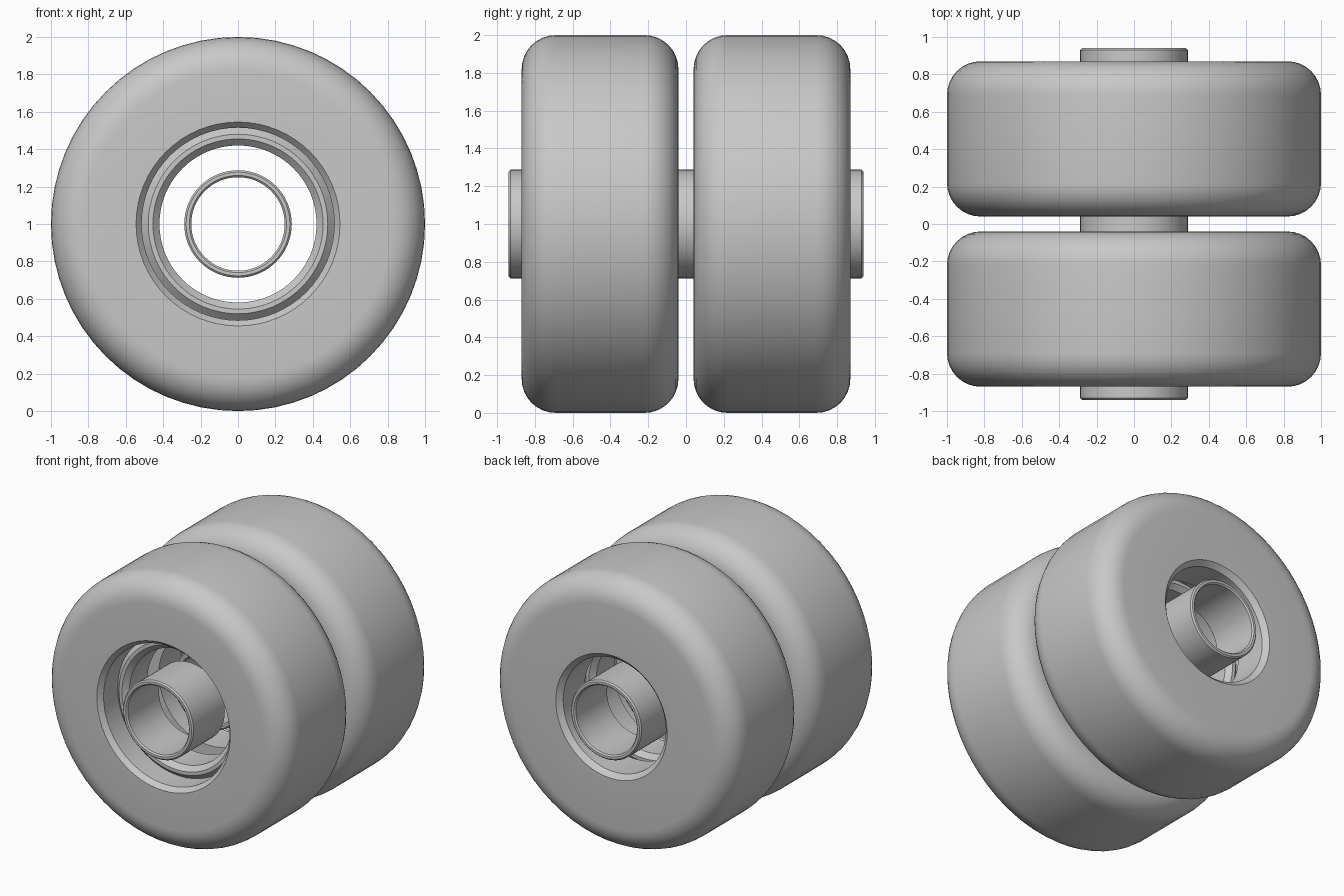
import bpy, bmesh, math
from mathutils import Matrix, Vector

if "Cube" in bpy.data.objects:
    bpy.data.objects.remove(bpy.data.objects["Cube"], do_unlink=True)

SEGMENTS = 64
AXLE_HEIGHT = 1.0

grey = bpy.data.materials.new("plain_grey")
grey.use_nodes = True
grey.diffuse_color = (0.58, 0.58, 0.58, 1)
shader = next(n for n in grey.node_tree.nodes if n.type == 'BSDF_PRINCIPLED')
shader.inputs["Base Color"].default_value = grey.diffuse_color


def lathe(name, profile, y):
    """Spin a closed (radius, y) profile around the axle."""
    bm = bmesh.new()
    rings = []
    for i in range(SEGMENTS):
        turn = Matrix.Rotation(math.tau * i / SEGMENTS, 3, 'Y')
        rings.append([bm.verts.new(turn @ Vector((r, d, 0))) for r, d in profile])
    n = len(profile)
    for i in range(SEGMENTS):
        a, b = rings[i], rings[(i + 1) % SEGMENTS]
        for j in range(n):
            k = (j + 1) % n
            bm.faces.new((a[j], a[k], b[k], b[j]))
    bmesh.ops.recalc_face_normals(bm, faces=bm.faces)
    mesh = bpy.data.meshes.new(name)
    bm.to_mesh(mesh)
    bm.free()
    mesh.materials.append(grey)
    obj = bpy.data.objects.new(name, mesh)
    obj.location = (0, y, AXLE_HEIGHT)
    bpy.context.collection.objects.link(obj)
    bpy.ops.object.select_all(action='DESELECT')
    obj.select_set(True)
    bpy.context.view_layer.objects.active = obj
    bpy.ops.object.shade_smooth_by_angle(angle=math.radians(30))
    return obj


def corner(r, y, radius, start, steps=8):
    """Quarter arc for a rounded shoulder."""
    return [(r + radius * math.cos(a), y + radius * math.sin(a))
            for a in (math.radians(start + 90 * i / steps) for i in range(steps + 1))]


def tube(inner, outer, front, back, bevel):
    """Tube profile with bevelled ends."""
    return [(inner + bevel, front), (outer - bevel, front), (outer, front + bevel),
            (outer, back - bevel), (outer - bevel, back), (inner + bevel, back),
            (inner, back - bevel), (inner, front + bevel)]


HALF = 0.415      # half the tread width
ROUND = 0.18      # shoulder radius
SEAT = 0.515      # bore that holds the bearing
BORE = 0.42

# Tyre with a stepped bore: wide at the front, narrow at the back
tyre = (corner(1 - ROUND, -HALF + ROUND, ROUND, -90)
        + corner(1 - ROUND, HALF - ROUND, ROUND, 0)
        + [(BORE + 0.035, HALF), (BORE, HALF - 0.035), (BORE, 0.13),
           (SEAT, 0.13), (SEAT, -HALF + 0.035), (SEAT + 0.03, -HALF)])

for place, y in (("front", -0.455), ("back", 0.455)):
    lathe(place + "_wheel", tyre, y)
    # Bearing ring, set back in the seat
    lathe(place + "_bearing_ring", tube(BORE, SEAT, -0.25, 0.03, 0.035), y)
    # Two short sleeves that stand out past the wheel faces
    lathe(place + "_outer_sleeve", tube(0.25, 0.2875, -0.485, -0.1, 0.01), y)
    lathe(place + "_inner_sleeve", tube(0.25, 0.2875, 0.1, 0.485, 0.01), y)
